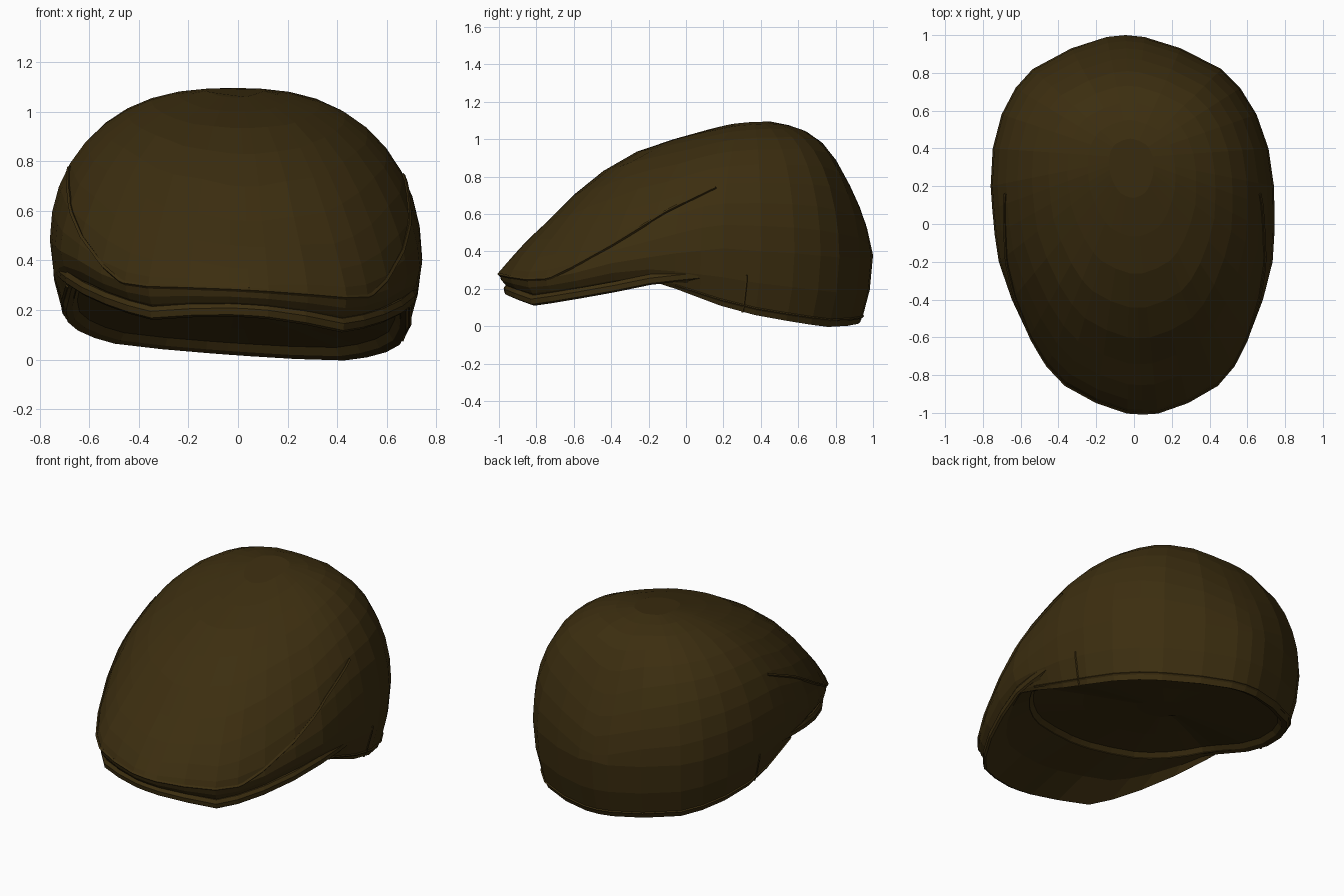
import bpy, bmesh, math
from mathutils import Vector

if "Cube" in bpy.data.objects:
    bpy.data.objects.remove(bpy.data.objects["Cube"])

cloth = bpy.data.materials.new("dark_brown_cloth")
cloth.diffuse_color = (0.045, 0.027, 0.005, 1)
cloth.use_nodes = True
cloth.node_tree.nodes["Principled BSDF"].inputs["Base Color"].default_value = cloth.diffuse_color

# Profiles along y: plan half width, ridge height, widest-line height, lower edge, brim edge
HALF = [(-.995, .08), (-.94, .24), (-.85, .4), (-.75, .49), (-.6, .58), (-.4, .665), (-.2, .725),
        (-.06, .74), (.08, .747), (.2, .75), (.4, .73), (.58, .675), (.72, .595), (.82, .5),
        (.93, .29), (.99, .1)]
RIDGE = [(-1, .29), (-.87, .44), (-.72, .58), (-.53, .775), (-.3, .92), (-.15, .975), (.05, 1.035),
         (.25, 1.085), (.35, 1.095), (.45, 1.095), (.6, 1.065), (.7, 1.01), (.78, .93), (.9, .71),
         (.96, .56), (1, .38)]
WIDEST = [(-1, .28), (-.8, .27), (-.6, .315), (-.4, .37), (-.1, .42), (.2, .45), (.6, .42), (1, .37)]
RIM = [(-1, .22), (-.85, .19), (-.4, .27), (-.18, .28), (0, .22), (.2, .155), (.35, .115),
       (.6, .07), (.85, .025), (1, .02)]
BRIM = [(-1, .17), (-.85, .135), (-.4, .22), (-.18, .265), (.08, .29)]
RIM_SCALE = [(-1, .96), (-.3, .93), (0, .91), (1, .93)]


def lerp(table, y):
    if y <= table[0][0]:
        return table[0][1]
    for (a, u), (b, v) in zip(table, table[1:]):
        if y <= b:
            return u + (v - u) * (y - a) / (b - a)
    return table[-1][1]


def arch(y):
    """Exponents of the cross arch: peaked in front, full at the back."""
    t = min(1, max(0, (y + .5) / .6))
    return 2.2 + .4 * t, 1 / (1.5 + .6 * t)


def height(x, y):
    """Crown surface: an arch over every slice of y."""
    low, top = lerp(WIDEST, y), lerp(RIDGE, y)
    k = min(1, abs(x) / lerp(HALF, y))
    m, e = arch(y)
    return low + (top - low) * (1 - k ** m) ** e


def tilt(p):
    """The cap lies slightly twisted and rolled to one side."""
    x, y, z = p
    return Vector((x - .045 * y, y, z - .075 * x * max(0, 1 - z / 1.1)))


def loft(name, rings, caps=True):
    bm = bmesh.new()
    rows = [[bm.verts.new(tilt(p)) for p in r] for r in rings]
    n = len(rows[0])
    for a, b in zip(rows, rows[1:]):
        for i in range(n):
            j = (i + 1) % n
            bm.faces.new((a[i], a[j], b[j], b[i]))
    if caps:
        bm.faces.new(rows[0])
        bm.faces.new(rows[-1])
    bmesh.ops.recalc_face_normals(bm, faces=bm.faces)
    me = bpy.data.meshes.new(name)
    bm.to_mesh(me)
    bm.free()
    me.materials.append(cloth)
    ob = bpy.data.objects.new(name, me)
    bpy.context.collection.objects.link(ob)
    return ob


# Plan outline: back centre, down the right side, front centre, up the left side
right = [(w, y) for y, w in reversed(HALF)]
outline = [(0, 1)] + right + [(0, -1)] + [(-x, y) for x, y in reversed(right)]
CY = .35


def shrink(p, s, cy=CY):
    return p[0] * s, cy + (p[1] - cy) * s


def opening(p):
    """Inner edge of the head opening."""
    x, y = p
    if y < -.1:
        return .88 * x, -.1 + (y + .1) * .4, lerp(RIM, max(y, -.18)) - .02 * min(1, max(0, -y - .18))
    return .88 * x, .9 * y, lerp(RIM, y) + .015


def wall(p, f, bulge):
    """Point on the side wall, f = 0 at the widest line and 1 at the rim."""
    k = 1 + (lerp(RIM_SCALE, p[1]) - 1) * bulge
    z = lerp(WIDEST, p[1]) * (1 - f) + lerp(RIM, p[1]) * f
    return p[0] * k, p[1] * k, z


# Crown: dome, side wall, turned rim and shallow lining in one shell
rings = []
for i in range(1, 11):
    s = math.sin(i / 10 * math.pi / 2)
    rings.append([(*shrink(p, s), height(*shrink(p, s))) for p in outline])
for f, bulge in ((.5, .25), (.88, .75), (1, 1)):
    rings.append([wall(p, f, bulge) for p in outline])
rings.append([opening(p) for p in outline])
for s, lift in ((.97, .03), (.6, .045), (.2, .05)):
    ring = []
    for p in outline:
        x, y, z = opening(p)
        mid = .15 + (z - .15) * s
        ring.append((*shrink((x, y), s, .25), mid + lift))
    rings.append(ring)
loft("crown", rings)

# Brim: crescent slab under the front
front = [p for p in outline if p[1] <= .1]


def brim_section(p):
    x, y = p
    z = lerp(BRIM, y)
    ox, oy, oz = opening(p)
    return [(.96 * x, .96 * y, z + .055), (.975 * x, .975 * y, z + .035), (.97 * x, .97 * y, z + .008),
            (.955 * x, .955 * y, z), ((x + ox) / 2, (y + oy) / 2, (z + oz) / 2 + .015),
            (ox, oy, oz - .005), (ox, oy, oz + .02)]


loft("brim", [brim_section(p) for p in front])


def cord(name, path, r):
    """Thin square welt following a path."""
    path = [Vector(p) for p in path]
    sections = []
    for i, p in enumerate(path):
        d = (path[min(i + 1, len(path) - 1)] - path[max(i - 1, 0)]).normalized()
        u = d.cross(Vector((0, 0, 1))).normalized()
        v = u.cross(d)
        sections.append([p + u * r, p + v * r, p - u * r, p - v * r])
    loft(name, sections)


# Seam between top panel and side panels
SEAM = [(-.72, .29), (-.6, .35), (-.4, .46), (-.1, .64), (.16, .76)]
side = []
for i in range(17):
    y = .16 - .88 * i / 16
    low, top = lerp(WIDEST, y), lerp(RIDGE, y)
    u = max(0, (lerp(SEAM, y) - low) / (top - low))
    m, e = arch(y)
    side.append((lerp(HALF, y) * (1 - u ** (1 / e)) ** (1 / m), y, lerp(SEAM, y)))
nose = [(x, y, lerp(WIDEST, y)) for x, y in outline if y < -.74]
cord("panel_seam", side + nose + [(-x, y, z) for x, y, z in reversed(side)], .009)

# Hem along the rear rim and a short vertical seam on each side
back = [p for p in outline if p[1] > -.1]
order = [p for p in back if p[0] < 0] + [p for p in back if p[0] >= 0]
cord("rim_hem", [wall(p, .9, .78) for p in order], .008)
for sx, label in ((1, "right"), (-1, "left")):
    p = (sx * lerp(HALF, .33), .33)
    cord("side_seam_" + label, [wall(p, f, b) for f, b in ((.4, .2), (.5, .25), (.88, .75), (1, 1))], .006)
